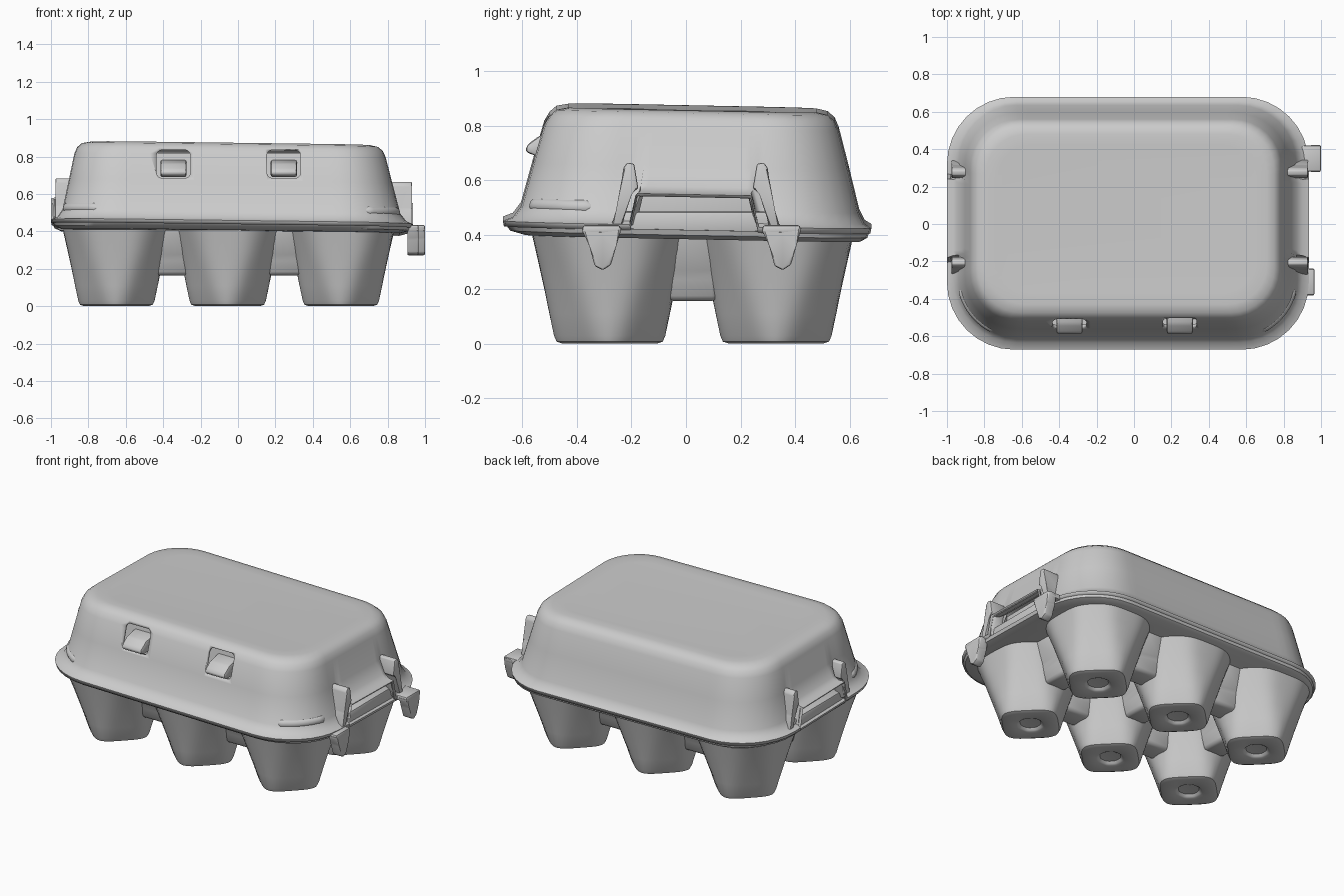
import bpy, bmesh, math
from mathutils import Vector

if "Cube" in bpy.data.objects:
    bpy.data.objects.remove(bpy.data.objects["Cube"])

CY = 0.035  # centre of the end notches along y


def finish(name, bm, angle=40):
    bmesh.ops.recalc_face_normals(bm, faces=bm.faces)
    me = bpy.data.meshes.new(name)
    bm.to_mesh(me)
    bm.free()
    ob = bpy.data.objects.new(name, me)
    bpy.context.collection.objects.link(ob)
    bpy.ops.object.select_all(action='DESELECT')
    ob.select_set(True)
    bpy.context.view_layer.objects.active = ob
    bpy.ops.object.shade_smooth_by_angle(angle=math.radians(angle))
    return ob


def ring(x0, x1, y0, y1, r, nc=8, ns=24):
    """Rounded rectangle with evenly split sides and corners."""
    cor = [(x1 - r, y1 - r, 0), (x0 + r, y1 - r, 90), (x0 + r, y0 + r, 180), (x1 - r, y0 + r, 270)]
    arcs = [[Vector((cx + r * math.cos(math.radians(a + 90 * i / nc)),
                     cy + r * math.sin(math.radians(a + 90 * i / nc)))) for i in range(nc + 1)]
            for cx, cy, a in cor]
    pts = []
    for k in range(4):
        a, b = arcs[k][-1], arcs[(k + 1) % 4][0]
        pts += arcs[k] + [a.lerp(b, i / ns) for i in range(1, ns)]
    return pts


def diamond_ring(x, y, h, d, n=72):
    """Soft octagon: half width h along the axes, d along the diagonals."""
    pts = []
    for i in range(n):
        c, s = math.cos(math.tau * i / n), math.sin(math.tau * i / n)
        a, b = abs(c), abs(s)
        r = ((a / h) ** 12 + (b / h) ** 12 + ((a + b) / (1.4142 * d)) ** 12) ** (-1 / 12)
        pts.append(Vector((x + r * c, y + r * s)))
    return pts


def skin(name, loops, warp=None, cap0=True, cap1=True):
    """Join rings of (points, z) into a surface."""
    bm = bmesh.new()
    loops = [[bm.verts.new((p.x, p.y, warp(p.x, p.y, z) if warp else z)) for p in pts] for pts, z in loops]
    for a, b in zip(loops, loops[1:]):
        for i in range(len(a)):
            j = (i + 1) % len(a)
            bm.faces.new((a[i], a[j], b[j], b[i]))
    if cap0:
        bm.faces.new(loops[0])
    if cap1:
        bm.faces.new(loops[-1])
    return finish(name, bm)


def loft(name, rows, warp=None, cap0=True, ns=24):
    """rows: x0, x1, y0, y1, corner radius, z"""
    return skin(name, [(ring(*b, ns=ns), z) for *b, z in rows], warp, cap0)


def prism(name, pts, x0, x1, bevel=0.008):
    """Extrude a y-z profile along x."""
    bm = bmesh.new()
    a = [bm.verts.new((x0, y, z)) for y, z in pts]
    b = [bm.verts.new((x1, y, z)) for y, z in pts]
    bm.faces.new(a)
    bm.faces.new(b)
    for i in range(len(a)):
        j = (i + 1) % len(a)
        bm.faces.new((a[i], a[j], b[j], b[i]))
    if bevel:
        bmesh.ops.bevel(bm, geom=bm.edges[:], offset=bevel, segments=2, profile=0.5, affect='EDGES')
    return finish(name, bm)


def box(name, x, y, z, bevel=0.008):
    return prism(name, [(y[0], z[0]), (y[1], z[0]), (y[1], z[1]), (y[0], z[1])], *x, bevel)


def tilt(x, y, z):
    return z - 0.013 * x - 0.02 * y


def lid_warp(x, y, z):
    # lower edge lifted at both ends to form the notches
    if abs(x + 0.03) > 0.8 and abs(y - CY) < 0.225 and z < 0.53:
        z = 0.545 + (z - 0.415) * 0.5
    return tilt(x, y, z)


# lid shell
lid = loft("lid", [
    (-0.995, 0.93, -0.668, 0.676, 0.36, 0.425),
    (-1.0, 0.935, -0.672, 0.68, 0.36, 0.445),
    (-0.965, 0.90, -0.635, 0.655, 0.34, 0.46),
    (-0.938, 0.868, -0.605, 0.635, 0.31, 0.50),
    (-0.904, 0.826, -0.561, 0.596, 0.284, 0.66),
    (-0.875, 0.79, -0.52, 0.56, 0.26, 0.80),
    (-0.86, 0.775, -0.50, 0.545, 0.25, 0.834),
    (-0.835, 0.75, -0.475, 0.52, 0.235, 0.856),
    (-0.79, 0.71, -0.43, 0.48, 0.21, 0.865),
    (-0.73, 0.65, -0.37, 0.42, 0.18, 0.862)], lid_warp, cap0=False)
m = lid.modifiers.new("thickness", 'SOLIDIFY')
m.thickness, m.offset = 0.018, -1
bpy.context.view_layer.objects.active = lid
bpy.ops.object.modifier_apply(modifier=m.name)

# latch windows and tongues
for x in (-0.345, 0.245):
    cut = loft("latch_cutter", [(x - 0.09, x + 0.09, 0.685, 0.835, 0.03, z) for z in (0.40, 0.70)], ns=2)
    for v in cut.data.vertices:  # turn the column to lie along y
        v.co = (v.co.x, -v.co.z, v.co.y)
    cut.hide_render = True
    m = lid.modifiers.new("latch", 'BOOLEAN')
    m.operation, m.object, m.solver = 'DIFFERENCE', cut, 'EXACT'
    bpy.context.view_layer.objects.active = lid
    bpy.ops.object.modifier_apply(modifier=m.name)
    bpy.data.objects.remove(cut)
    prism("latch_tongue", [(-0.44, 0.69), (-0.555, 0.69), (-0.59, 0.705), (-0.583, 0.73),
                           (-0.535, 0.765), (-0.44, 0.785)], x - 0.07, x + 0.07, 0.012)
    prism("latch_flap", [(-0.51, 0.43), (-0.48, 0.43), (-0.42, 0.82), (-0.45, 0.82)], x - 0.13, x + 0.13, 0)

# raised ledges low on the front corners of the lid
for cx, a0, a1 in ((-0.605, 190, 245), (0.535, 295, 350)):
    cu = bpy.data.curves.new("corner_ledge", 'CURVE')
    cu.dimensions, cu.bevel_depth, cu.bevel_resolution, cu.use_fill_caps = '3D', 0.028, 4, True
    sp = cu.splines.new('POLY')
    sp.points.add(12)
    for i, p in enumerate(sp.points):
        a = math.radians(a0 + (a1 - a0) * i / 12)
        x, y = cx + 0.315 * math.cos(a), -0.285 + 0.305 * math.sin(a)
        p.co = (x, y, tilt(x, y, 0.505), 1)
        p.radius = 0.5 if i in (0, 12) else 1
    bpy.context.collection.objects.link(bpy.data.objects.new("corner_ledge", cu))

# notch fins on both ends, with the tray lip and wall inside each notch
fin = [(-0.275, 0.43), (-0.245, 0.52), (-0.23, 0.645), (-0.215, 0.665), (-0.19, 0.66),
       (-0.175, 0.57), (-0.205, 0.55), (-0.235, 0.43)]
for x0, x1, dz in ((0.81, 0.93, 0), (-0.975, -0.88, 0.02)):
    for s in (1, -1):
        prism("notch_fin", [(y if s > 0 else 2 * CY - y, z + dz) for y, z in fin], x0, x1, 0.006)
box("tray_lip", (0.78, 0.905), (-0.25, 0.32), (0.405, 0.485), 0.012)
box("tray_lip", (-0.965, -0.85), (-0.25, 0.32), (0.405, 0.50), 0.012)
for x in (0.78, -0.87):
    box("end_wall", (x, x + 0.02), (-0.24, 0.31), (0.42, 0.60), 0.004)

# torn tabs hanging on the right end
for y, x1 in ((-0.305, 0.965), (0.355, 1.0)):
    prism("hanging_tab", [(y - 0.08, 0.425), (y - 0.05, 0.36), (y - 0.03, 0.285), (y, 0.27), (y + 0.03, 0.29),
                          (y + 0.05, 0.36), (y + 0.07, 0.43), (y, 0.40)], x1 - 0.06, x1, 0.008)
    box("tab_root", (0.86, x1), (y - 0.075, y + 0.065), (0.40, 0.435), 0.01)

# tray flange
loft("tray_flange", [
    (-0.945, 0.865, -0.59, 0.64, 0.3, 0.395), (-0.98, 0.92, -0.645, 0.665, 0.34, 0.41),
    (-0.99, 0.928, -0.66, 0.672, 0.355, 0.43)], tilt)

# six egg cups: diamond foot with a dimple, spreading to a rounded square
XS, YS = (-0.65, -0.055, 0.55), (-0.28, 0.33)
cup = [(0.04, 0.04, 0.022), (0.06, 0.06, 0.02), (0.07, 0.07, 0.008), (0.08, 0.08, 0.003),
       (0.175, 0.145, 0.001), (0.197, 0.163, 0.008), (0.206, 0.174, 0.03), (0.222, 0.20, 0.11),
       (0.24, 0.232, 0.20), (0.262, 0.268, 0.30), (0.287, 0.315, 0.41)]
for x in XS:
    for y in YS:
        skin("egg_cup", [(diamond_ring(x, y, h, d), z) for h, d, z in cup])

# webs where the tips of neighbouring cups meet
web = [(-0.07, 0.165), (0.07, 0.165), (0.10, 0.26), (0.17, 0.41), (-0.17, 0.41), (-0.10, 0.26)]
for a, b in zip(XS, XS[1:]):
    for y in YS:
        prism("cup_web", [(y + u, z) for u, z in web], (a + b) / 2 - 0.09, (a + b) / 2 + 0.09, 0.02)
for x in XS:
    ob = prism("cup_web", web, -0.09, 0.09, 0.02)
    ob.location = (x, sum(YS) / 2, -0.008)
    ob.rotation_euler.z = math.pi / 2
